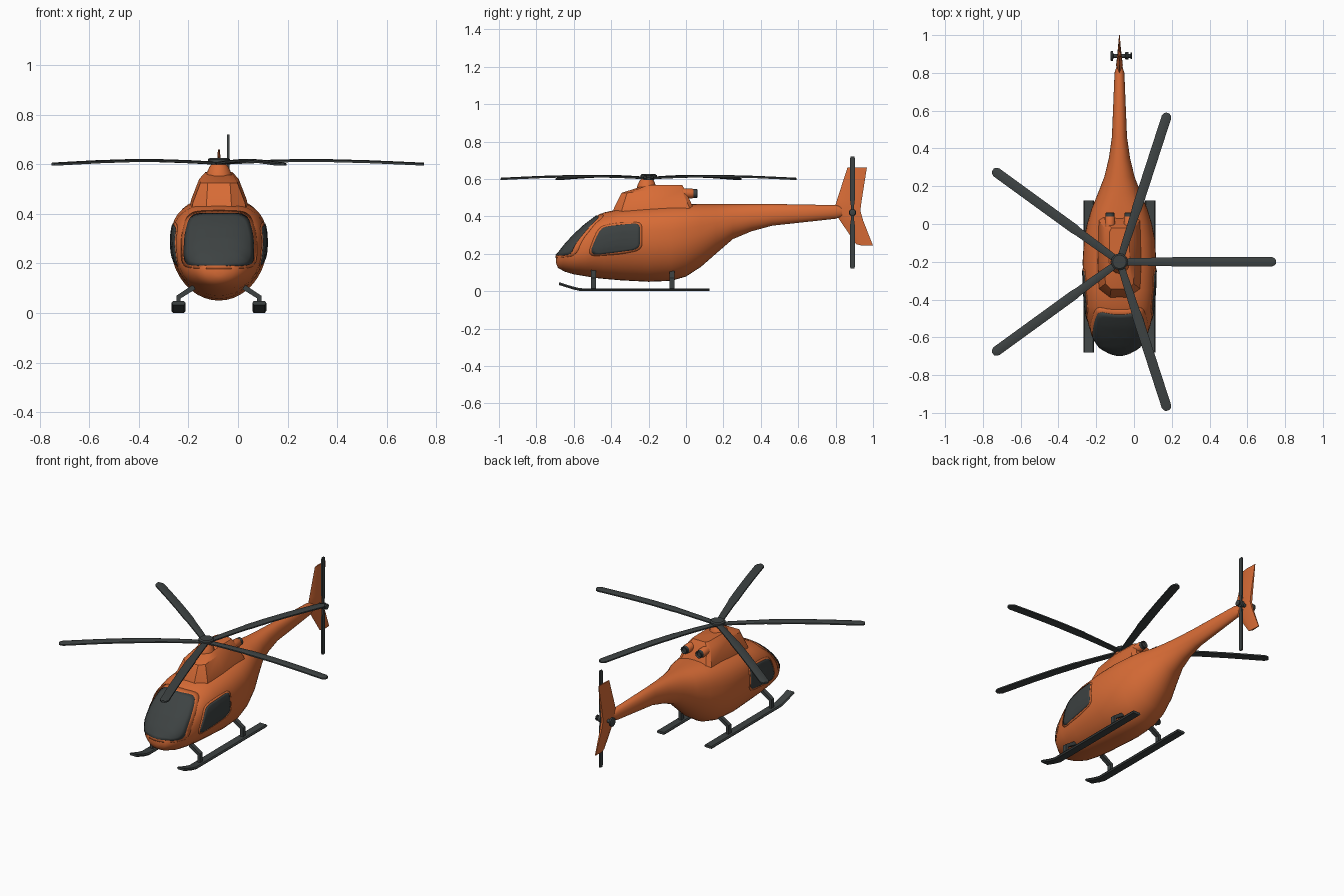
import bpy, bmesh, math
from mathutils import Vector, Matrix
from mathutils.bvhtree import BVHTree

if "Cube" in bpy.data.objects:
    bpy.data.objects.remove(bpy.data.objects["Cube"])

CX = -0.077          # body centre line
HUB_Y = -0.2         # main rotor axis


def material(name, rgb):
    m = bpy.data.materials.new(name)
    m.diffuse_color = (*rgb, 1)
    m.use_nodes = True
    m.node_tree.nodes["Principled BSDF"].inputs["Base Color"].default_value = m.diffuse_color
    return m


ORANGE = material("orange", (0.69, 0.15, 0.037))
DARK = material("dark_grey", (0.047, 0.055, 0.055))


def finish(bm, name, mat, angle=35):
    bmesh.ops.recalc_face_normals(bm, faces=bm.faces)
    mesh = bpy.data.meshes.new(name)
    bm.to_mesh(mesh)
    obj = bpy.data.objects.new(name, mesh)
    bpy.context.collection.objects.link(obj)
    mesh.materials.append(mat)
    bpy.ops.object.select_all(action='DESELECT')
    obj.select_set(True)
    bpy.context.view_layer.objects.active = obj
    bpy.ops.object.shade_smooth_by_angle(angle=math.radians(angle))
    return obj


def loft(rings):
    """Skin a list of equal-sized rings and close both ends."""
    bm = bmesh.new()
    vs = [[bm.verts.new(p) for p in r] for r in rings]
    n = len(rings[0])
    for a, b in zip(vs, vs[1:]):
        for i in range(n):
            bm.faces.new((a[i], a[(i + 1) % n], b[(i + 1) % n], b[i]))
    bm.faces.new(vs[0])
    bm.faces.new(vs[-1])
    return bm


def lathe(name, origin, axis, profile, mat, sides=16):
    """Turned part: profile is (distance along axis, radius)."""
    rot = Vector((0, 0, 1)).rotation_difference(Vector(axis)).to_matrix()
    rings = [[Vector(origin) + rot @ Vector((r * math.cos(a), r * math.sin(a), d))
              for a in (2 * math.pi * i / sides for i in range(sides))] for d, r in profile]
    return finish(loft(rings), name, mat)


# --- fuselage and tail boom: y, bottom, widest height, top, half width
STATIONS = [
    (-.695, .15, .17, .195, .02), (-.685, .125, .17, .20, .06), (-.65, .105, .19, .245, .108),
    (-.60, .09, .20, .30, .142), (-.54, .08, .22, .355, .163), (-.48, .07, .25, .40, .177),
    (-.44, .066, .26, .42, .183), (-.35, .058, .28, .44, .19), (-.2, .05, .28, .455, .195),
    (-.08, .055, .28, .463, .188), (0, .078, .29, .465, .172), (.08, .13, .31, .466, .148),
    (.16, .20, .34, .466, .115), (.25, .278, .37, .466, .08), (.35, .32, .39, .466, .056),
    (.46, .35, .405, .466, .04), (.8, .387, .425, .46, .026), (.835, .40, .425, .45, .015)]


def section(y, zb, zw, zt, w, sides=40):
    ring = []
    for i in range(sides):
        a = 2 * math.pi * i / sides
        c, s = math.cos(a), math.sin(a)
        n = 2.0 if s < 0 else (2.7 if y < .1 else 2.2)
        h = zt - zw if s > 0 else zw - zb
        ring.append((CX + math.copysign(abs(c) ** (2 / n), c) * w, y,
                     zw + math.copysign(abs(s) ** (2 / n), s) * h))
    return ring


body = loft([section(*s) for s in STATIONS])
body.normal_update()
surface = BVHTree.FromBMesh(body)
finish(body, "fuselage", ORANGE, 50)


# --- windows: outlines projected on to the fuselage as thin plates
def window(name, outline, place, direction, mat, thick, grow=0.0, cuts=8):
    pts = [Vector(p) for p in outline]
    for _ in range(2):                                   # round the corners
        pts = [q for a, b in zip(pts, pts[1:] + pts[:1])
               for q in (a.lerp(b, .2), a.lerp(b, .8))]
    mid = sum(pts, Vector((0, 0))) / len(pts)
    pts = [p + (p - mid).normalized() * grow for p in pts]
    bm = bmesh.new()

    def project(p):
        hit = surface.ray_cast(place(p), Vector(direction))[0]
        return bm.verts.new(hit or surface.find_nearest(place(p))[0])

    centre, prev, n = project(mid), None, len(pts)
    for k in range(1, cuts + 1):
        ring = [project(mid.lerp(p, k / cuts)) for p in pts]
        for i in range(n):
            j = (i + 1) % n
            bm.faces.new((prev[i], prev[j], ring[j], ring[i]) if prev else (centre, ring[j], ring[i]))
        prev = ring
    obj = finish(bm, name, mat, 40)
    mod = obj.modifiers.new("plate", 'SOLIDIFY')
    mod.thickness, mod.offset = thick, 0


screen = [(-.125, .19), (0, .19), (.125, .19), (.14, .22), (.138, .31), (.12, .38), (.09, .4),
          (0, .4), (-.09, .4), (-.12, .38), (-.138, .31), (-.14, .22)]
door = [(-.52, .19), (-.37, .208), (-.247, .225), (-.247, .30), (-.247, .362), (-.33, .356),
        (-.44, .343), (-.47, .31)]
front = lambda p: Vector((CX + p[0], -2, p[1]))
window("windscreen_frame", screen, front, (0, 1, 0), ORANGE, .004, .013)
window("windscreen", screen, front, (0, 1, 0), DARK, .009)
for side, label in ((-1, "left"), (1, "right")):
    beside = lambda p: Vector((side * 2, p[0], p[1]))
    window(label + "_door_frame", door, beside, (-side, 0, 0), ORANGE, .004, .012)
    window(label + "_door_window", door, beside, (-side, 0, 0), DARK, .009)

# --- engine cowling: tapered outlines, (nose half width, y front, y shoulder, y back, half width, z, z nose)
cowl = []
for nose, y0, y1, y2, w, z, zn in ((.05, -.39, -.345, .045, .118, .42, .42), (.05, -.385, -.34, .035, .113, .455, .445),
                                   (.045, -.345, -.315, -.005, .08, .54, .525), (.035, -.25, -.23, -.02, .055, .568, .556)):
    half = [(nose, y0, zn), (w * .93, y1, zn), (w, -.2, z), (w * .95, y2 - .02, z), (w * .75, y2, z)]
    cowl.append([(CX + x, y, h) for x, y, h in half] + [(CX - x, y, h) for x, y, h in reversed(half)])
finish(loft(cowl), "engine_cowling", ORANGE, 25)

# --- exhausts
for side, label in ((-1, "left"), (1, "right")):
    at = (CX + side * .05, -.03, .522)
    lathe(label + "_exhaust", at, (0, 1, 0), [(0, .026), (.064, .026), (.07, .022)], ORANGE)
    lathe(label + "_exhaust_tip", at, (0, 1, 0), [(.066, .02), (.07, .023), (.088, .023), (.091, .019), (.08, .015)], DARK)

# --- main rotor
lathe("rotor_mast", (CX, HUB_Y - .01, .54), (0, 0, 1), [(0, .055), (.025, .05), (.05, .038), (.06, .03)], ORANGE)
lathe("rotor_hub", (CX, HUB_Y, .592), (0, 0, 1), [(0, .025), (.01, .036), (.016, .044), (.028, .044), (.034, .036)], DARK)
for k in range(5):
    turn = Matrix.Translation((CX, HUB_Y, 0)) @ Matrix.Rotation(k * math.tau / 5, 4, 'Z')
    rings = []
    for r, w in ((.02, .018), (.15, .021), (.27, .023), (.3, .026), (.45, .026), (.6, .026),
                 (.72, .026), (.805, .026), (.82, .019), (.828, .010)):
        z = .603 + .011 * math.sin(math.pi * min(r / .75, 1.12))
        rings.append([turn @ Vector((r, dy * w, z + dz)) for dy, dz in
                      ((-1, -.005), (-1, .003), (-.4, .007), (.4, .007), (1, .003), (1, -.005))])
    finish(loft(rings), f"rotor_blade_{k + 1}", DARK, 40)

# --- tail fin: y, z, half thickness, swept up and down from the boom
fin = [(.795, .44, .867, .937, .018), (.815, .49, .49, .945, .016)]
rings = []
for yf, yb, z, t in ((.91, 1.0, .243, .005), (.825, .948, .375, .014), (.79, .932, .43, .018),
                     (.808, .94, .49, .016), (.863, .967, .66, .004)):
    m = yf + (yb - yf) * .35
    zf, zb = z + (.008 if z < .3 else 0), z
    rings.append([(CX, yf, zf), (CX + t, m, z), (CX + t * .4, yb, zb), (CX - t * .4, yb, zb), (CX - t, m, z)])
finish(loft(rings), "tail_fin", ORANGE, 30)

# --- tail rotor
TY, TZ = .89, .42
lathe("tail_rotor_shaft", (CX - .048, TY, TZ), (1, 0, 0),
      [(0, .02), (.003, .027), (.013, .027), (.016, .011), (.078, .011), (.079, .02), (.095, .02),
       (.097, .01), (.105, .01), (.106, .017), (.113, .017), (.115, .012)], DARK)
for s, label in ((1, "upper"), (-1, "lower")):
    rings = [[(-.039 + dx * .0045, TY + dy * w, TZ + s * r) for dx, dy in ((-1, -1), (1, -1), (1, 1), (-1, 1))]
             for r, w in ((0, .008), (.04, .009), (.07, .013), (.29, .013), (.3, .009))]
    finish(loft(rings), label + "_tail_rotor_blade", DARK)

# --- landing gear
for side, label in ((-1, "left"), (1, "right")):
    x = CX + side * .163
    rings = [[(x + dx * .028, y, z + dz) for dx, dz in ((-.8, -.008), (.8, -.008), (1, 0), (.8, .007), (-.8, .007), (-1, 0))]
             for y, z in ((-.68, .041), (-.65, .032), (-.61, .019), (-.565, .0085), (-.3, .008), (.125, .008))]
    finish(loft(rings), label + "_skid", DARK)
    for y, end in ((-.495, "front"), (-.075, "rear")):
        rings = [[(CX + side * px + a * nx, y + b * .013, pz + a * nz * side) for a, b in
                  ((-1, -1), (1, -1), (1, 1), (-1, 1))]
                 for px, pz, nx, nz in ((.163, .01, .009, 0), (.163, .064, .009, .005), (.10, .105, .005, .009))]
        finish(loft(rings), f"{label}_{end}_strut", DARK)
